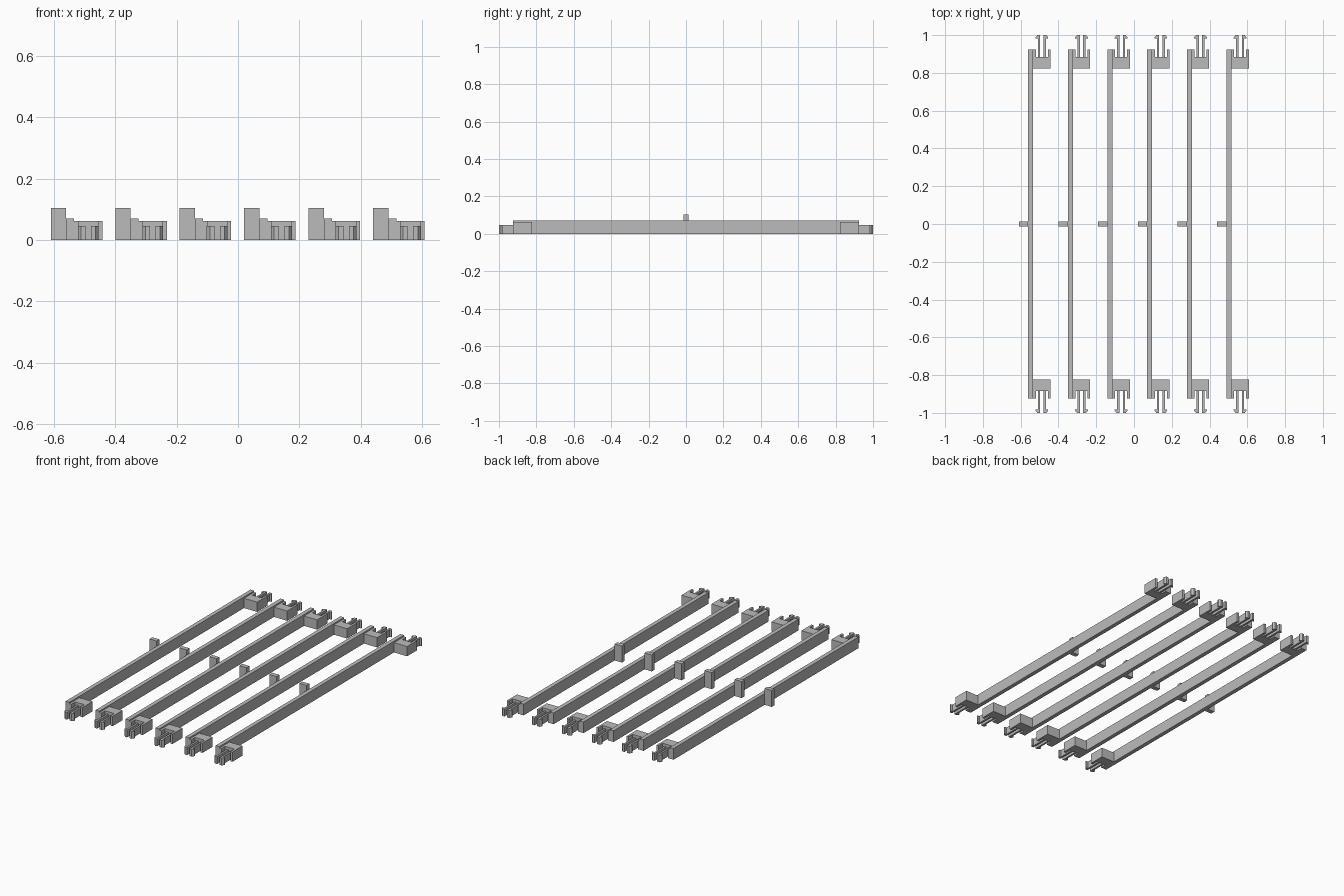
import bpy
import bmesh

if "Cube" in bpy.data.objects:
    bpy.data.objects.remove(bpy.data.objects["Cube"])

grey = bpy.data.materials.new("light grey")
grey.use_nodes = True
grey.diffuse_color = (0.5, 0.5, 0.5, 1)
grey.node_tree.nodes["Principled BSDF"].inputs["Base Color"].default_value = grey.diffuse_color

COUNT, PITCH = 6, 0.21
CLIP_X = 0.072          # clip centre, measured from the rail's outer face


def extrude(name, outline, height, x=0, sx=1, sy=1):
    """Upright prism from a plan outline, optionally mirrored."""
    bm = bmesh.new()
    face = bm.faces.new([bm.verts.new((sx * px, sy * py, 0)) for px, py in outline])
    top = bmesh.ops.extrude_face_region(bm, geom=[face])["geom"]
    bmesh.ops.translate(bm, vec=(0, 0, height),
                        verts=[v for v in top if isinstance(v, bmesh.types.BMVert)])
    bmesh.ops.recalc_face_normals(bm, faces=bm.faces)
    mesh = bpy.data.meshes.new(name)
    bm.to_mesh(mesh)
    bm.free()
    mesh.materials.append(grey)
    obj = bpy.data.objects.new(name, mesh)
    obj.location.x = x
    bpy.context.collection.objects.link(obj)


def rect(x0, x1, y0, y1):
    return [(x0, y0), (x1, y0), (x1, y1), (x0, y1)]


# Plan outlines: notched end bracket and one barbed prong
bracket = [(-0.046, 0.823), (0.046, 0.823), (0.046, 0.924), (0.032, 0.924),
           (0.032, 0.885), (-0.032, 0.885), (-0.032, 0.924), (-0.046, 0.924)]
prong = [(0.009, 0.885), (0.021, 0.885), (0.021, 0.982), (0.034, 0.982),
         (0.034, 0.988), (0.024, 1.0), (0.009, 1.0)]

for i in range(COUNT):
    x = -0.56 + i * PITCH
    # Long rail and the taller tab on its middle
    extrude("rail", rect(0, 0.026, -0.924, 0.924), 0.071, x)
    extrude("middle_tab", rect(-0.05, 0, -0.014, 0.014), 0.104, x)
    # Snap clip at each end
    for end, sy in (("front", -1), ("back", 1)):
        extrude(end + "_bracket", bracket, 0.062, x + CLIP_X, sy=sy)
        for side, sx in (("right", -1), ("left", 1)):
            extrude(f"{end}_{side}_prong", prong, 0.046, x + CLIP_X, sx, sy)
